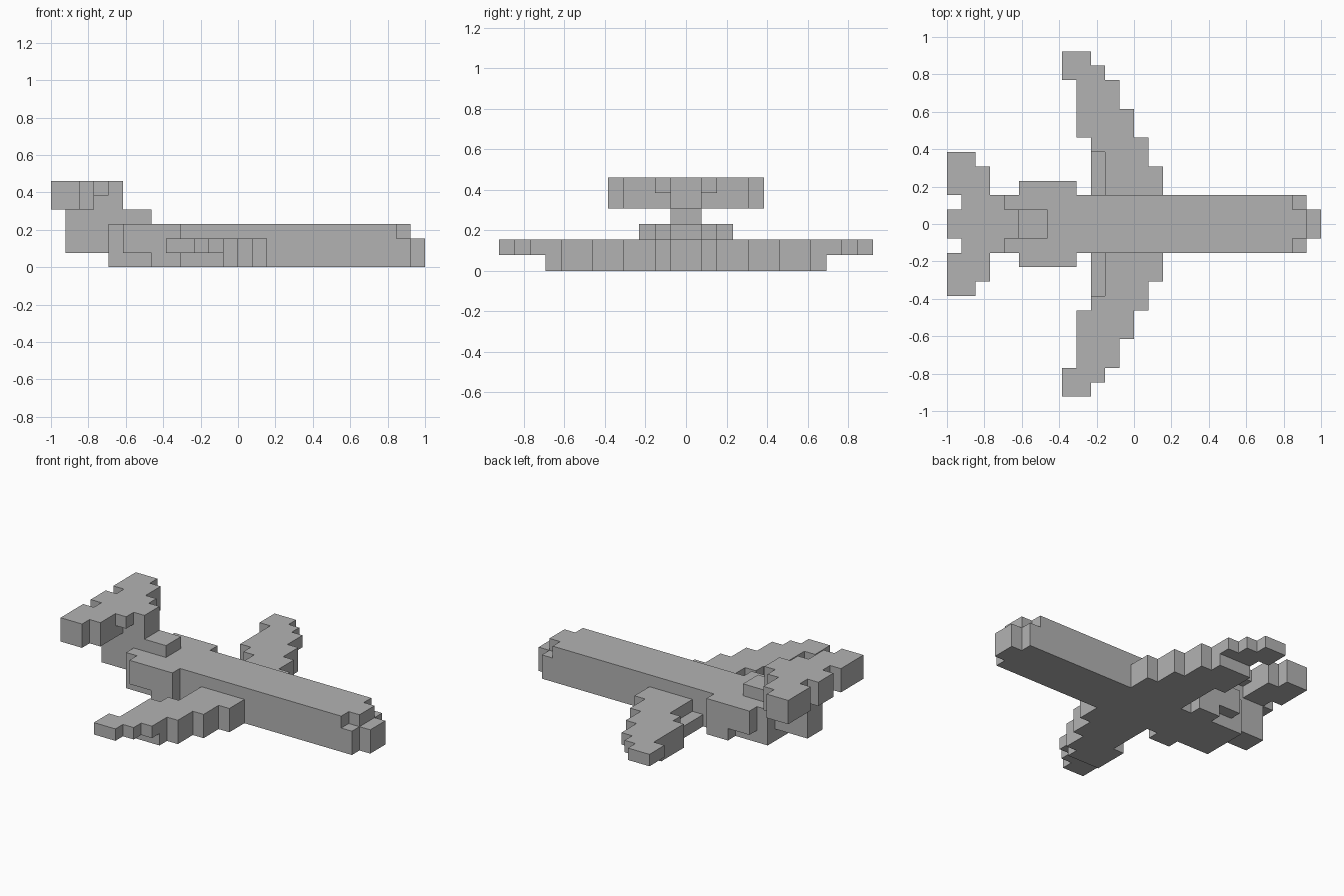
import bpy
import bmesh
from mathutils import Vector

UNIT = 2 / 26  # edge length of one block

if "Cube" in bpy.data.objects:
    bpy.data.objects.remove(bpy.data.objects["Cube"])

grey = bpy.data.materials.new("plain_grey")
grey.use_nodes = True
COLOUR = (0.45, 0.45, 0.45, 1)
grey.diffuse_color = COLOUR
grey.node_tree.nodes["Principled BSDF"].inputs["Base Color"].default_value = COLOUR


def block(x0, x1, y0, y1, z0, z1):
    """Grid cells filling a box given in block units."""
    return {(x, y, z) for x in range(x0, x1) for y in range(y0, y1) for z in range(z0, z1)}


def both_sides(x0, x1, y0, y1, z0, z1):
    return block(x0, x1, y0, y1, z0, z1) | block(x0, x1, -y1, -y0, z0, z1)


def mirror(cells):
    return {(x, -1 - y, z) for x, y, z in cells}


parts = {}

# Fuselage with stepped nose
parts["fuselage"] = (block(-9, 12, -2, 2, 0, 2) | block(-9, 11, -2, 2, 2, 3)
                     | block(11, 12, -1, 1, 2, 3) | block(12, 13, -1, 1, 0, 2))

# Rear engine pods
pod = block(-8, -4, 2, 3, 1, 3) | block(-6, -4, 2, 3, 0, 1)
parts["left_engine"] = pod
parts["right_engine"] = mirror(pod)

# Wings: upper layer steps back to the tip, lower layer stops short of it
wing = set()
for y0, y1, rear, front in ((2, 4, -2, 2), (4, 5, -2, 1), (5, 6, -3, 1), (6, 8, -4, 0),
                            (8, 10, -4, -1), (10, 11, -5, -2), (11, 12, -5, -3)):
    wing |= block(rear, front, y0, y1, 1, 2)
for y0, y1, rear, front in ((2, 4, -3, 2), (4, 6, -3, 1), (6, 8, -4, 0), (8, 9, -4, -1)):
    wing |= block(rear, front, y0, y1, 0, 1)
parts["left_wing"] = wing
parts["right_wing"] = mirror(wing)

# Tail fin
parts["tail_fin"] = block(-12, -6, -1, 1, 1, 4) - parts["fuselage"]

# Tailplane
parts["tailplane"] = (block(-13, -8, -1, 1, 4, 6) | both_sides(-12, -10, 1, 2, 4, 6)
                      | both_sides(-10, -9, 1, 2, 5, 6) | both_sides(-13, -10, 2, 4, 4, 6)
                      | both_sides(-13, -11, 4, 5, 4, 6))

solid = set().union(*parts.values())


def build(name, cells):
    """Skin the outer faces of a part and merge the coplanar ones."""
    bm = bmesh.new()
    corners = {}

    def vert(p):
        key = tuple(round(c) for c in p)
        if key not in corners:
            corners[key] = bm.verts.new(Vector(key) * UNIT)
        return corners[key]

    for cell in sorted(cells):
        for axis in range(3):
            u, v = Vector(), Vector()
            u[(axis + 1) % 3] = 1
            v[(axis + 2) % 3] = 1
            for side in (0, 1):
                step = list(cell)
                step[axis] += 2 * side - 1
                if tuple(step) in solid:
                    continue
                base = Vector(cell)
                base[axis] += side
                ring = [base, base + u, base + u + v, base + v]
                if not side:
                    ring.reverse()
                bm.faces.new([vert(p) for p in ring])
    bmesh.ops.dissolve_limit(bm, angle_limit=0.01, verts=bm.verts[:], edges=bm.edges[:])
    mesh = bpy.data.meshes.new(name)
    bm.to_mesh(mesh)
    bm.free()
    mesh.materials.append(grey)
    bpy.context.collection.objects.link(bpy.data.objects.new(name, mesh))


for part_name, part_cells in parts.items():
    build(part_name, part_cells)
